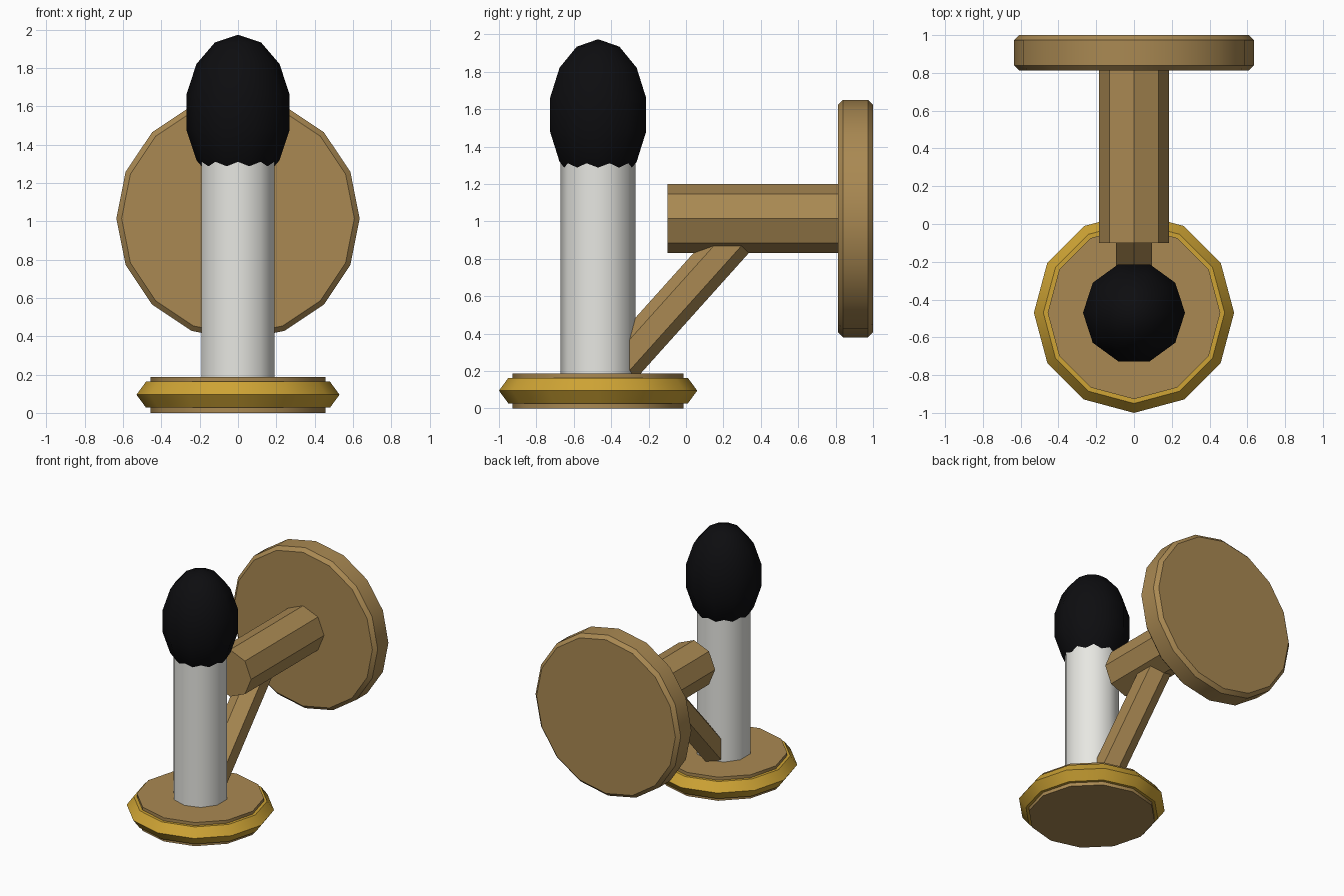
import bpy, math
from mathutils import Vector

if "Cube" in bpy.data.objects:
    bpy.data.objects.remove(bpy.data.objects["Cube"])


def material(name, rgb):
    m = bpy.data.materials.new(name)
    m.diffuse_color = (*rgb, 1)
    m.use_nodes = True
    m.node_tree.nodes["Principled BSDF"].inputs["Base Color"].default_value = m.diffuse_color
    return m


WOOD = material("bronze", (0.40, 0.25, 0.085))
GOLD = material("gold", (0.62, 0.37, 0.035))
WAX = material("wax", (0.80, 0.80, 0.76))
BLACK = material("black", (0.004, 0.004, 0.005))


def finish(name, mat, angle=40):
    ob = bpy.context.object
    ob.name = name
    ob.data.materials.append(mat)
    bpy.ops.object.shade_smooth_by_angle(angle=math.radians(angle))
    return ob


def rod(name, mat, sides, radius, start, end):
    """Closed prism running between two points."""
    a, b = Vector(start), Vector(end)
    d = b - a
    # tilt about x only, so a vertex stays in the y-z plane
    tilt = math.atan2(-d.y, d.z)
    bpy.ops.mesh.primitive_cylinder_add(vertices=sides, radius=radius, depth=d.length,
                                        location=(a + b) / 2, rotation=(tilt, 0, 0))
    return finish(name, mat)


CY = -0.47  # candle axis

# wall plate with chamfered rims
plate = rod("wall_plate", WOOD, 16, 0.635, (0, 0.812, 1.015), (0, 1.0, 1.015))
bev = plate.modifiers.new("chamfer", 'BEVEL')
bev.width = 0.027
bev.segments = 1
bev.limit_method = 'ANGLE'
bev.angle_limit = math.radians(40)

# horizontal arm and slanted brace
rod("arm", WOOD, 8, 0.185, (0, -0.1, 1.015), (0, 0.83, 1.015))
rod("brace", WOOD, 6, 0.11, (0, -0.468, 0.10), (0, 0.322, 0.98))

# drip dish with gold rim
rod("dish", WOOD, 12, 0.457, (0, CY, 0), (0, CY, 0.187))
bpy.ops.mesh.primitive_torus_add(major_segments=12, minor_segments=6, major_radius=0.43,
                                 minor_radius=0.1, location=(0, CY, 0.095))
bpy.context.object.scale.z = 0.785
finish("dish_rim", GOLD)

# candle and bulb
rod("candle", WAX, 10, 0.2, (0, CY, 0.15), (0, CY, 1.34))
bpy.ops.mesh.primitive_uv_sphere_add(segments=10, ring_count=7, radius=1,
                                     location=(0, CY, 1.57), rotation=(0, 0, math.pi / 2))
bpy.context.object.scale = (0.277, 0.277, 0.404)
finish("bulb", BLACK, 60)
